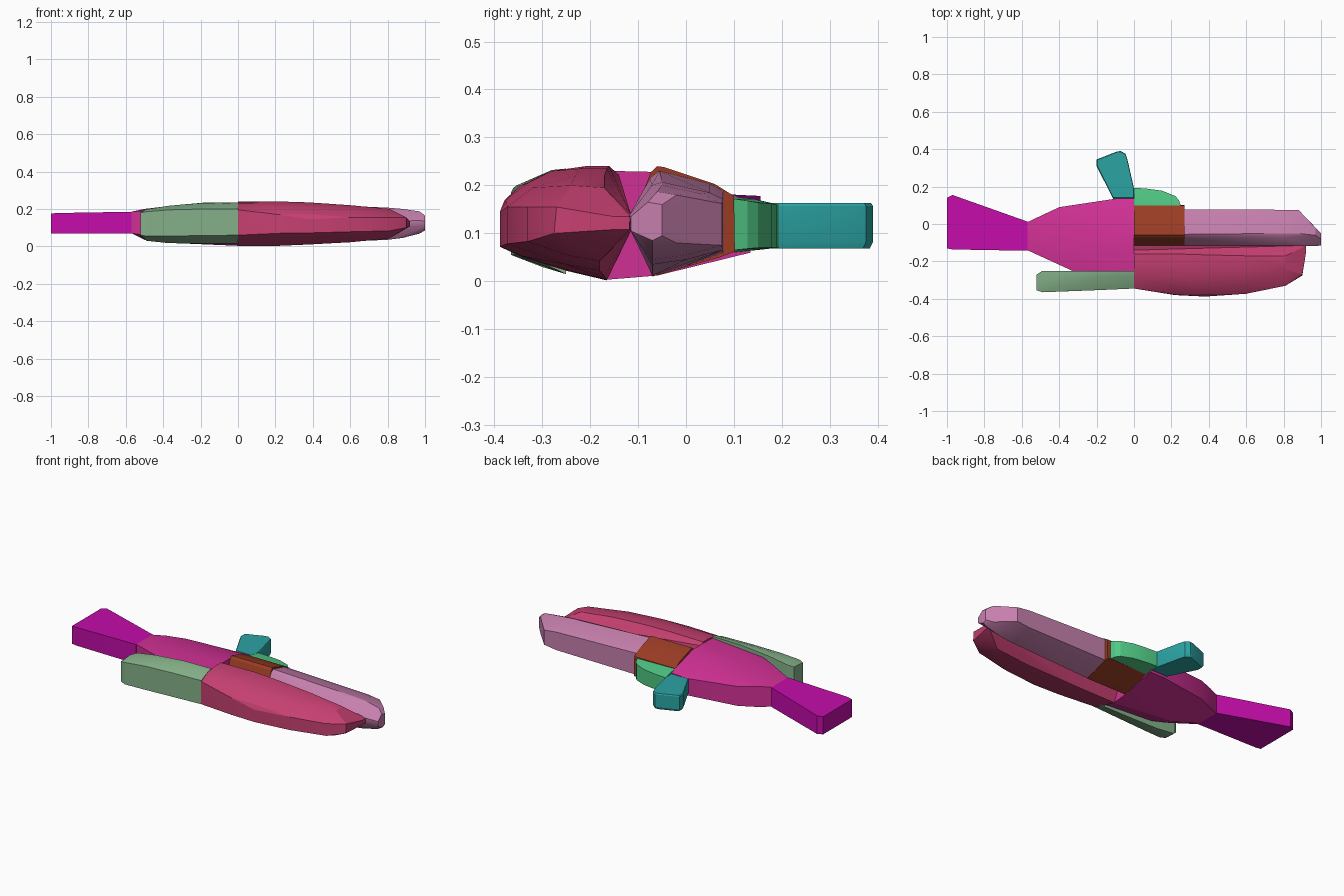
import bpy
import bmesh
import math

cube = bpy.data.objects.get("Cube")
if cube:
    bpy.data.objects.remove(cube, do_unlink=True)


def material(name, rgb):
    """Flat material from 0-255 screen colour, stored as linear."""
    lin = [((c / 255 + 0.055) / 1.055) ** 2.4 if c > 10 else c / 255 / 12.92 for c in rgb]
    m = bpy.data.materials.new(name)
    m.use_nodes = True
    m.diffuse_color = (*lin, 1)
    m.node_tree.nodes["Principled BSDF"].inputs["Base Color"].default_value = (*lin, 1)
    return m


def solid(name, points, mat):
    """Faceted convex block wrapped around its corner points."""
    bm = bmesh.new()
    for p in points:
        bm.verts.new(p)
    res = bmesh.ops.convex_hull(bm, input=bm.verts[:])
    loose = {g for g in res["geom_interior"] + res["geom_unused"]
             if isinstance(g, bmesh.types.BMVert) and g.is_valid}
    bmesh.ops.delete(bm, geom=list(loose), context="VERTS")
    bmesh.ops.dissolve_limit(bm, angle_limit=math.radians(1), verts=bm.verts[:], edges=bm.edges[:])
    bmesh.ops.recalc_face_normals(bm, faces=bm.faces[:])
    me = bpy.data.meshes.new(name)
    bm.to_mesh(me)
    bm.free()
    ob = bpy.data.objects.new(name, me)
    bpy.context.collection.objects.link(ob)
    me.materials.append(mat)
    bpy.ops.object.select_all(action="DESELECT")
    ob.select_set(True)
    bpy.context.view_layer.objects.active = ob
    bpy.ops.object.shade_smooth_by_angle(angle=math.radians(20))
    return ob


def along_x(*sections):
    """Cross-sections (x, [(y, z), ...]) turned into points."""
    return [(x, y, z) for x, ring in sections for y, z in ring]


def plate(outline, *levels):
    """Top outline repeated at each (z, inset towards its middle)."""
    cx = sum(p[0] for p in outline) / len(outline)
    cy = sum(p[1] for p in outline) / len(outline)
    return [(cx + (x - cx) * s, cy + (y - cy) * s, z) for z, s in levels for x, y in outline]


# Rear stock: flaring wedge
solid("rear_stock", along_x(
    (-1.0, [(-0.13, 0.07), (0.14, 0.07), (0.14, 0.175), (-0.13, 0.175)]),
    (-0.97, [(-0.136, 0.07), (0.155, 0.07), (0.155, 0.178), (-0.136, 0.178)]),
    (-0.57, [(-0.143, 0.07), (0.013, 0.07), (0.013, 0.185), (-0.143, 0.185)]),
), material("magenta", (196, 12, 170)))

# Main body: broad tapering block
solid("main_body", along_x(
    (-0.57, [(-0.14, 0.07), (0.01, 0.07), (0.01, 0.185), (-0.14, 0.185)]),
    (-0.5, [(-0.172, 0.06), (-0.1, 0.035), (0.043, 0.062), (0.043, 0.185), (-0.1, 0.2), (-0.172, 0.19)]),
    (-0.4, [(-0.218, 0.05), (-0.14, 0.02), (0.09, 0.06), (0.09, 0.175), (-0.1, 0.212), (-0.218, 0.2)]),
    (-0.33, [(-0.25, 0.05), (-0.25, 0.2)]),
    (-0.1, [(0.135, 0.06), (0.135, 0.16)]),
    (0.0, [(-0.25, 0.03), (-0.17, 0.003), (-0.06, 0.012), (0.135, 0.06), (0.135, 0.165),
           (0.1, 0.18), (-0.06, 0.228), (-0.15, 0.23), (-0.25, 0.225)]),
), material("hot pink", (208, 48, 148)))

# Lower rear rail
solid("lower_rear_rail", along_x(
    (-0.52, [(-0.27, 0.055), (-0.355, 0.06), (-0.355, 0.18), (-0.27, 0.185)]),
    (-0.49, [(-0.25, 0.03), (-0.3, 0.03), (-0.365, 0.055), (-0.365, 0.185), (-0.32, 0.198), (-0.25, 0.198)]),
    (-0.37, [(-0.25, 0.017), (-0.36, 0.055), (-0.36, 0.195), (-0.3, 0.217), (-0.25, 0.217)]),
    (-0.18, [(-0.25, 0.015), (-0.353, 0.058), (-0.353, 0.2), (-0.28, 0.232), (-0.25, 0.234)]),
    (0.0, [(-0.25, 0.015), (-0.345, 0.06), (-0.345, 0.2), (-0.28, 0.23), (-0.25, 0.235)]),
), material("sage green", (133, 177, 137)))

# Lower front: long rounded hull with a knife-edge inner side
solid("lower_front_body", along_x(
    (0.0, [(-0.115, 0.12), (-0.14, 0.222), (-0.16, 0.237), (-0.21, 0.237), (-0.28, 0.228),
           (-0.345, 0.195), (-0.345, 0.06), (-0.25, 0.022), (-0.19, 0.008), (-0.165, 0.002)]),
    (0.22, [(-0.16, 0.24), (-0.21, 0.24), (-0.28, 0.23), (-0.345, 0.2), (-0.378, 0.17),
            (-0.38, 0.07), (-0.34, 0.05), (-0.25, 0.024), (-0.165, 0.003)]),
    (0.38, [(-0.165, 0.235), (-0.22, 0.235), (-0.33, 0.205), (-0.375, 0.17), (-0.388, 0.145),
            (-0.388, 0.072), (-0.34, 0.052), (-0.25, 0.028), (-0.17, 0.01)]),
    (0.6, [(-0.17, 0.22), (-0.23, 0.22), (-0.32, 0.195), (-0.373, 0.155), (-0.373, 0.078),
           (-0.25, 0.035), (-0.18, 0.022)]),
    (0.81, [(-0.17, 0.195), (-0.24, 0.2), (-0.33, 0.155), (-0.33, 0.083), (-0.25, 0.055), (-0.18, 0.042)]),
    (0.9, [(-0.115, 0.14), (-0.27, 0.155), (-0.275, 0.1), (-0.115, 0.105)]),
    (0.92, [(-0.118, 0.135), (-0.15, 0.135), (-0.15, 0.108), (-0.118, 0.108)]),
), material("crimson", (198, 64, 113)))

# Upper front barrel
solid("upper_front_barrel", along_x(
    (0.27, [(-0.118, 0.12), (-0.075, 0.215), (-0.055, 0.23), (0.05, 0.203), (0.078, 0.188),
            (0.078, 0.06), (0.0, 0.032), (-0.07, 0.012)]),
    (0.8, [(-0.118, 0.12), (-0.072, 0.2), (-0.05, 0.207), (0.05, 0.185), (0.076, 0.172),
           (0.076, 0.065), (0.0, 0.045), (-0.07, 0.035)]),
    (0.88, [(-0.05, 0.2), (0.03, 0.183), (0.075, 0.162), (0.075, 0.075), (0.0, 0.055), (-0.07, 0.045)]),
    (0.97, [(-0.118, 0.138), (-0.06, 0.187), (-0.02, 0.18), (-0.02, 0.08), (-0.07, 0.068)]),
    (1.0, [(-0.115, 0.135), (-0.08, 0.165), (-0.05, 0.16), (-0.05, 0.095), (-0.07, 0.085), (-0.115, 0.105)]),
), material("mauve", (198, 127, 173)))

# Collar between the body and the barrel
COLLAR = [(-0.116, 0.12), (-0.073, 0.228), (-0.06, 0.24), (-0.045, 0.238), (0.06, 0.203),
          (0.1, 0.178), (0.102, 0.062), (0.07, 0.05), (-0.07, 0.01)]
solid("collar", along_x((0.0, COLLAR), (0.27, COLLAR)), material("rust brown", (154, 60, 36)))

# Curved guard in front of the grip
solid("guard", [
    (x, y, z) for x, y, lo, hi in [
        (0.0, 0.1, 0.06, 0.176), (0.0, 0.14, 0.066, 0.172), (0.0, 0.193, 0.07, 0.16),
        (0.06, 0.19, 0.07, 0.16), (0.15, 0.178, 0.07, 0.162), (0.22, 0.15, 0.07, 0.164),
        (0.24, 0.128, 0.068, 0.168), (0.25, 0.1, 0.065, 0.172)] for z in (lo, hi)
], material("jade green", (80, 200, 132)))

# Angled grip with softened upper and lower rims
GRIP = [(0.0, 0.135), (-0.112, 0.135), (-0.2, 0.31), (-0.2, 0.345), (-0.09, 0.388),
        (-0.07, 0.39), (-0.045, 0.375), (-0.035, 0.345), (0.0, 0.19)]
solid("grip", plate(GRIP, (0.068, 0.93), (0.082, 1.0), (0.157, 1.0), (0.163, 0.96)),
      material("teal", (44, 164, 164)))
